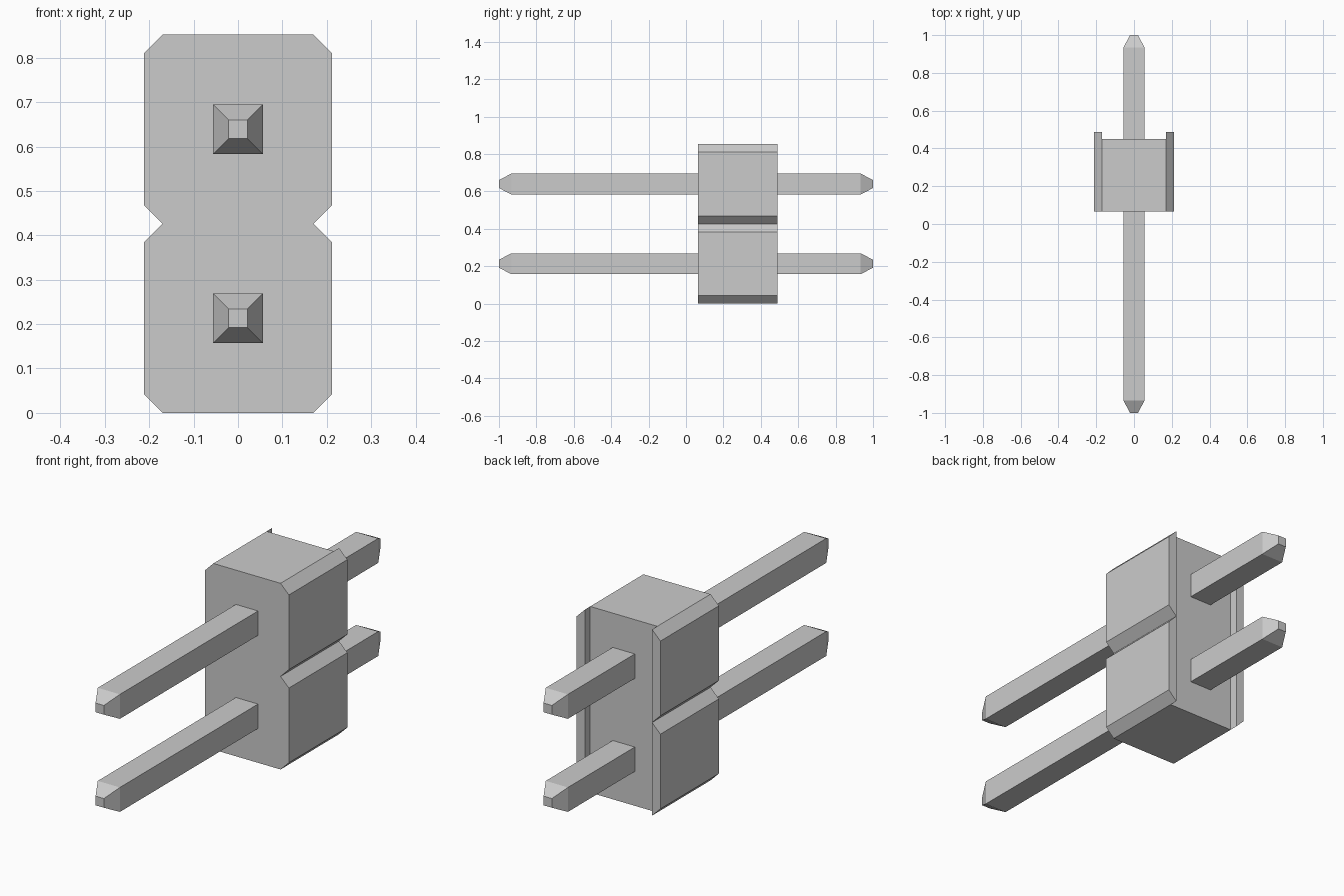
import bpy, bmesh

if "Cube" in bpy.data.objects:
    bpy.data.objects.remove(bpy.data.objects["Cube"])

CELL = 0.426                          # pin pitch and height of one housing cell
HALF, INNER = 0.212, 0.17             # outer half width, half width between chamfers
CHAMFER = HALF - INNER
FRONT, FLOOR, BACK = 0.065, 0.45, 0.488


def finish(bm, name):
    bmesh.ops.remove_doubles(bm, verts=bm.verts, dist=1e-4)
    bmesh.ops.recalc_face_normals(bm, faces=bm.faces)
    mesh = bpy.data.meshes.new(name)
    bm.to_mesh(mesh)
    bm.free()
    obj = bpy.data.objects.new(name, mesh)
    bpy.context.collection.objects.link(obj)
    return obj


def face(bm, *coords):
    bm.faces.new([bm.verts.new(c) for c in coords])


# Housing: two chamfered cells with a shallow channel along the back
bm = bmesh.new()
for z in (0, CELL):
    t = z + CELL
    right = [(INNER, z), (HALF, z + CHAMFER), (HALF, t - CHAMFER), (INNER, t)]
    outline = right + [(-x, h) for x, h in reversed(right)]
    face(bm, *[(x, FRONT, h) for x, h in outline])
    # channel floor
    face(bm, *[(x, FLOOR, h) for x, h in
               ((-INNER, z), (INNER, z), (INNER, t), (-INNER, t))])
    for s in (-1, 1):
        # back end of the rail and its inner wall
        face(bm, *[(s * x, BACK, h) for x, h in right])
        face(bm, *[(s * INNER, y, h) for y, h in
                   ((FLOOR, z), (BACK, z), (BACK, t), (FLOOR, t))])
        # upright side, then the chamfers above and below it
        (x1, z1), (x2, z2) = right[1:3]
        face(bm, (s * x1, FRONT, z1), (s * x1, BACK, z1),
             (s * x2, BACK, z2), (s * x2, FRONT, z2))
        for (xi, zi), (xo, zo) in ((right[0], right[1]), (right[3], right[2])):
            face(bm, (s * xi, FRONT, zi), (s * xi, FLOOR, zi), (s * xi, BACK, zi),
                 (s * xo, BACK, zo), (s * xo, FRONT, zo))
# bottom and top of the block
for z in (0, 2 * CELL):
    face(bm, (-INNER, FRONT, z), (INNER, FRONT, z), (INNER, FLOOR, z), (-INNER, FLOOR, z))
finish(bm, "housing")

# Pins: square bars with tapered ends
SECTIONS = [(-1, 0.021), (-0.934, 0.056), (0.934, 0.056), (1, 0.021)]
for i, name in enumerate(("lower_pin", "upper_pin")):
    bm = bmesh.new()
    rings = [[bm.verts.new((sx * r, y, sz * r))
              for sx, sz in ((-1, -1), (1, -1), (1, 1), (-1, 1))]
             for y, r in SECTIONS]
    for a, b in zip(rings, rings[1:]):
        for k in range(4):
            n = (k + 1) % 4
            bm.faces.new((a[k], a[n], b[n], b[k]))
    bm.faces.new(rings[0])
    bm.faces.new(rings[-1])
    finish(bm, name).location.z = CELL * (i + 0.5)
